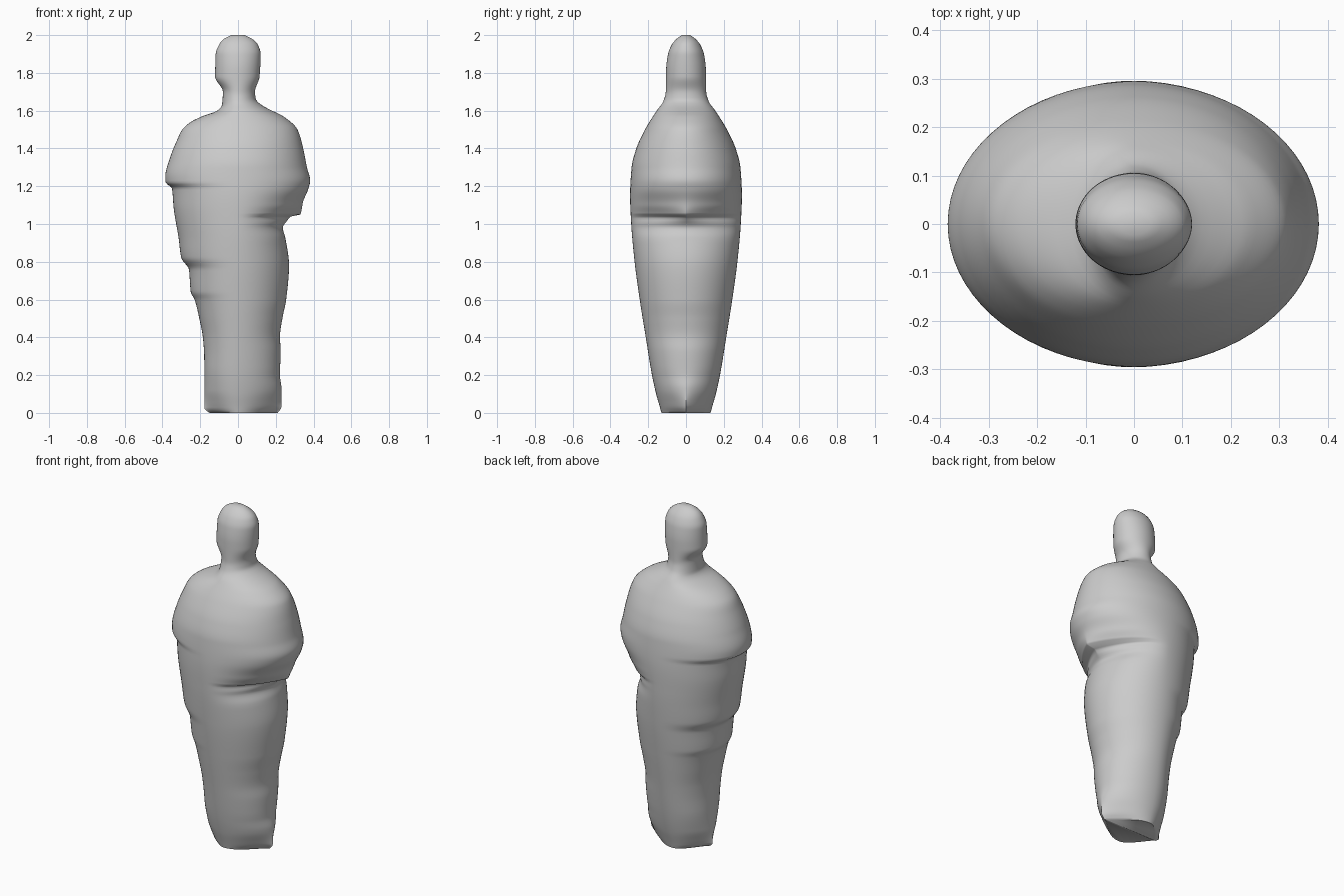
import bpy
import bmesh
import math

# Remove the default object
default = bpy.data.objects.get("Cube")
if default:
    bpy.data.objects.remove(default, do_unlink=True)

RINGS = 200
SIDES = 72
HEIGHT = 2.0

# Outline of the model's left side: (height, half width)
LEFT_SIDE = [(0, .21), (.03, .23), (.13, .23), (.2, .222), (.33, .226), (.4, .222),
             (.5, .235), (.6, .255), (.78, .27), (.93, .25), (.98, .237), (1.02, .262),
             (1.04, .28), (1.05, .33), (1.12, .345), (1.18, .37), (1.23, .382),
             (1.3, .365), (1.4, .345), (1.5, .315), (1.57, .24), (1.6, .18),
             (1.63, .125), (1.66, .095), (1.7, .09), (1.78, .114), (1.9, .12),
             (1.95, .105), (1.98, .075), (2, .035)]

# Outline of the model's right side
RIGHT_SIDE = [(0, .15), (.02, .176), (.3, .179), (.4, .186), (.5, .205), (.6, .23),
              (.64, .25), (.76, .26), (.82, .3), (.93, .315), (1.08, .34), (1.19, .35),
              (1.22, .383), (1.25, .385), (1.35, .36), (1.45, .32), (1.5, .295),
              (1.54, .25), (1.57, .19), (1.6, .11), (1.63, .085), (1.7, .08),
              (1.78, .121), (1.9, .118), (1.95, .1), (1.98, .075), (2, .035)]

# Half depth, the same for front and back
DEPTH = [(0, .13), (.03, .138), (.1, .158), (.2, .18), (.4, .213), (.6, .245),
         (.8, .272), (1, .29), (1.15, .296), (1.3, .288), (1.4, .263), (1.5, .217),
         (1.6, .155), (1.65, .12), (1.7, .107), (1.82, .105), (1.9, .095),
         (1.95, .075), (1.98, .05), (2, .022)]

# How sharply each flank is pinched: one is a plain ellipse
LEFT_PINCH = [(0, 3), (.05, 2), (.12, 1.3), (.25, 1), (.9, 1), (1, 1.3), (1.04, 1.8),
              (1.1, 1.3), (1.2, 1), (2, 1)]
RIGHT_PINCH = [(0, 3), (.05, 2), (.12, 1.3), (.25, 1), (2, 1)]


def smooth_curve(points):
    """Return a function that runs smoothly through the points without overshoot."""
    slopes = [(b[1] - a[1]) / (b[0] - a[0]) for a, b in zip(points, points[1:])]
    tangents = [slopes[0]]
    for before, after in zip(slopes, slopes[1:]):
        same_way = before * after > 0
        tangents.append(2 * before * after / (before + after) if same_way else 0)
    tangents.append(slopes[-1])

    def value(z):
        index = 0
        while index < len(slopes) - 1 and z > points[index + 1][0]:
            index += 1
        (z_low, low), (z_high, high) = points[index], points[index + 1]
        span = z_high - z_low
        t = min(max((z - z_low) / span, 0), 1)
        ease = t * t * (3 - 2 * t)
        start_pull = t * (1 - t) ** 2 * span * tangents[index]
        end_pull = t * t * (t - 1) * span * tangents[index + 1]
        return low + (high - low) * ease + start_pull + end_pull

    return value


def make_material(name, colour):
    material = bpy.data.materials.new(name)
    material.use_nodes = True
    material.diffuse_color = colour
    material.node_tree.nodes["Principled BSDF"].inputs["Base Color"].default_value = colour
    return material


left, right, depth = map(smooth_curve, (LEFT_SIDE, RIGHT_SIDE, DEPTH))
left_pinch, right_pinch = map(smooth_curve, (LEFT_PINCH, RIGHT_PINCH))


def make_ring(bm, z):
    """Add one closed cross-section of the robed body."""
    ring = []
    for side in range(SIDES):
        angle = math.tau * side / SIDES
        across, along = math.cos(angle), math.sin(angle)
        on_left = across > 0
        width = left(z) if on_left else right(z)
        pinch = left_pinch(z) if on_left else right_pinch(z)
        y = depth(z) * math.copysign(abs(along) ** pinch, along)
        ring.append(bm.verts.new((width * across, y, z)))
    return ring


# Robed figure, lofted from the hem to the crown of the head
bm = bmesh.new()
rings = [make_ring(bm, HEIGHT * step / RINGS) for step in range(RINGS + 1)]
for lower, upper in zip(rings, rings[1:]):
    for side in range(SIDES):
        following = (side + 1) % SIDES
        bm.faces.new((lower[side], lower[following], upper[following], upper[side]))
bm.faces.new(list(reversed(rings[0])))
bm.faces.new(rings[-1])
bmesh.ops.recalc_face_normals(bm, faces=bm.faces)

mesh = bpy.data.meshes.new("robed_figure")
bm.to_mesh(mesh)
bm.free()
mesh.materials.append(make_material("plain grey", (.6, .6, .6, 1)))
figure = bpy.data.objects.new("robed_figure", mesh)
bpy.context.collection.objects.link(figure)

# Smooth skin with a crisp edge round the flat base
bpy.ops.object.select_all(action="DESELECT")
figure.select_set(True)
bpy.context.view_layer.objects.active = figure
bpy.ops.object.shade_smooth_by_angle(angle=math.radians(60))
